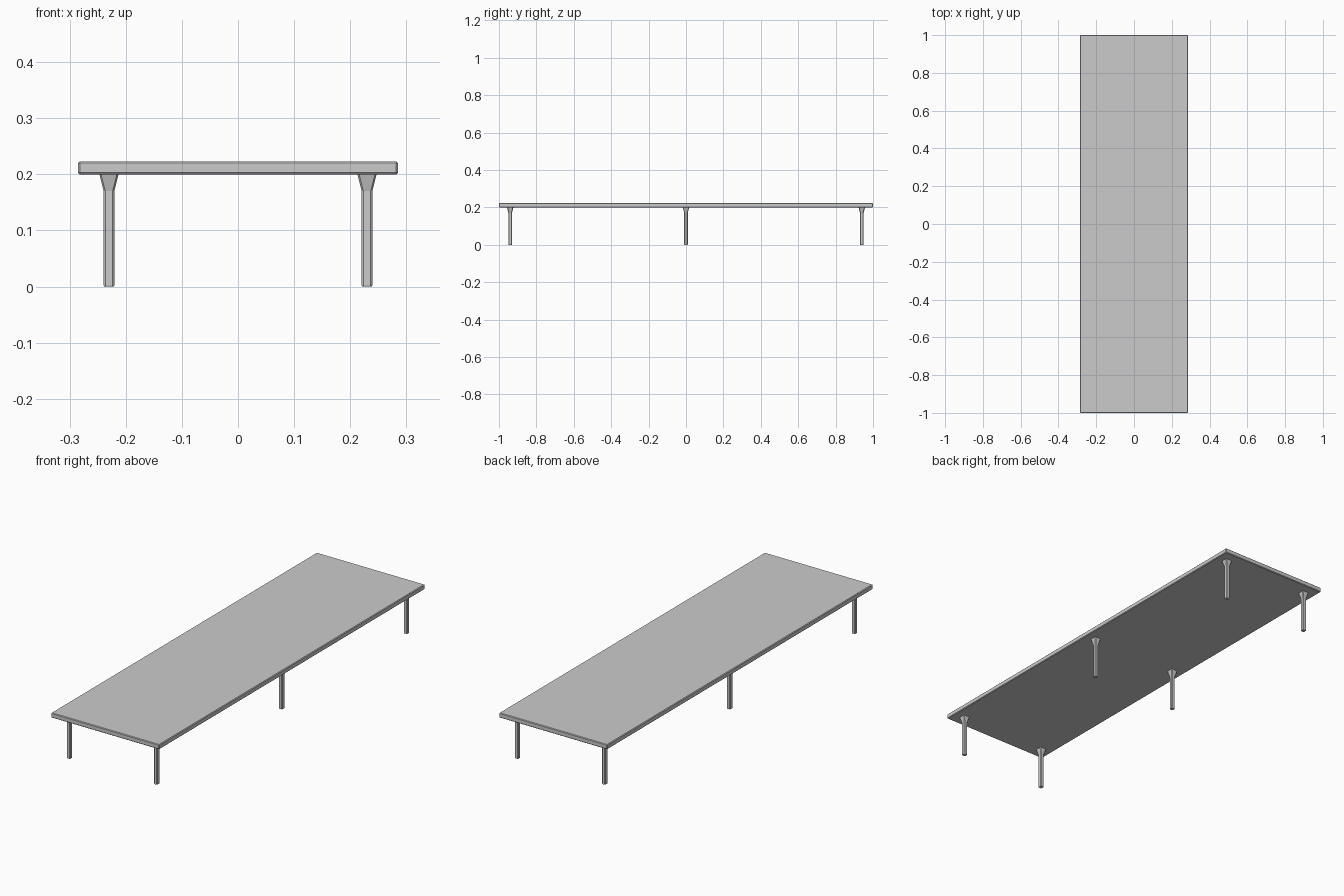
import bpy, bmesh

if "Cube" in bpy.data.objects:
    bpy.data.objects.remove(bpy.data.objects["Cube"])

def make_object(name, bm):
    bmesh.ops.recalc_face_normals(bm, faces=bm.faces)
    me = bpy.data.meshes.new(name)
    bm.to_mesh(me)
    bm.free()
    ob = bpy.data.objects.new(name, me)
    bpy.context.collection.objects.link(ob)
    return ob

# Table top: flat slab with a small chamfer on every edge
bm = bmesh.new()
bmesh.ops.create_cube(bm, size=1)
bmesh.ops.scale(bm, vec=(0.57, 2.0, 0.023), verts=bm.verts)
bmesh.ops.translate(bm, vec=(0, 0, 0.2115), verts=bm.verts)
bmesh.ops.bevel(bm, geom=bm.edges[:], offset=0.003, segments=1, affect='EDGES')
make_object("table_top", bm)

def chamfered_square(h, c):
    k = h - c
    return [(h, -k), (h, k), (k, h), (-k, h), (-h, k), (-h, -k), (-k, -h), (k, -h)]

# Leg: chamfered square post flaring out under the top (height, half width, chamfer)
PROFILE = [(0, 0.0085, 0.0025), (0.002, 0.0095, 0.003), (0.17, 0.0095, 0.003), (0.2, 0.017, 0.003)]

def make_leg(name, x, y):
    bm = bmesh.new()
    rings = [[bm.verts.new((x + px, y + py, z)) for px, py in chamfered_square(h, c)]
             for z, h, c in PROFILE]
    for a, b in zip(rings, rings[1:]):
        for i in range(8):
            j = (i + 1) % 8
            bm.faces.new((a[i], a[j], b[j], b[i]))
    bm.faces.new(rings[0][::-1])
    bm.faces.new(rings[-1])
    make_object(name, bm)

# Three pairs of legs
for row, y in (("front", -0.94), ("middle", 0), ("back", 0.94)):
    for side, x in (("left", -0.23), ("right", 0.23)):
        make_leg(f"{row}_{side}_leg", x, y)
